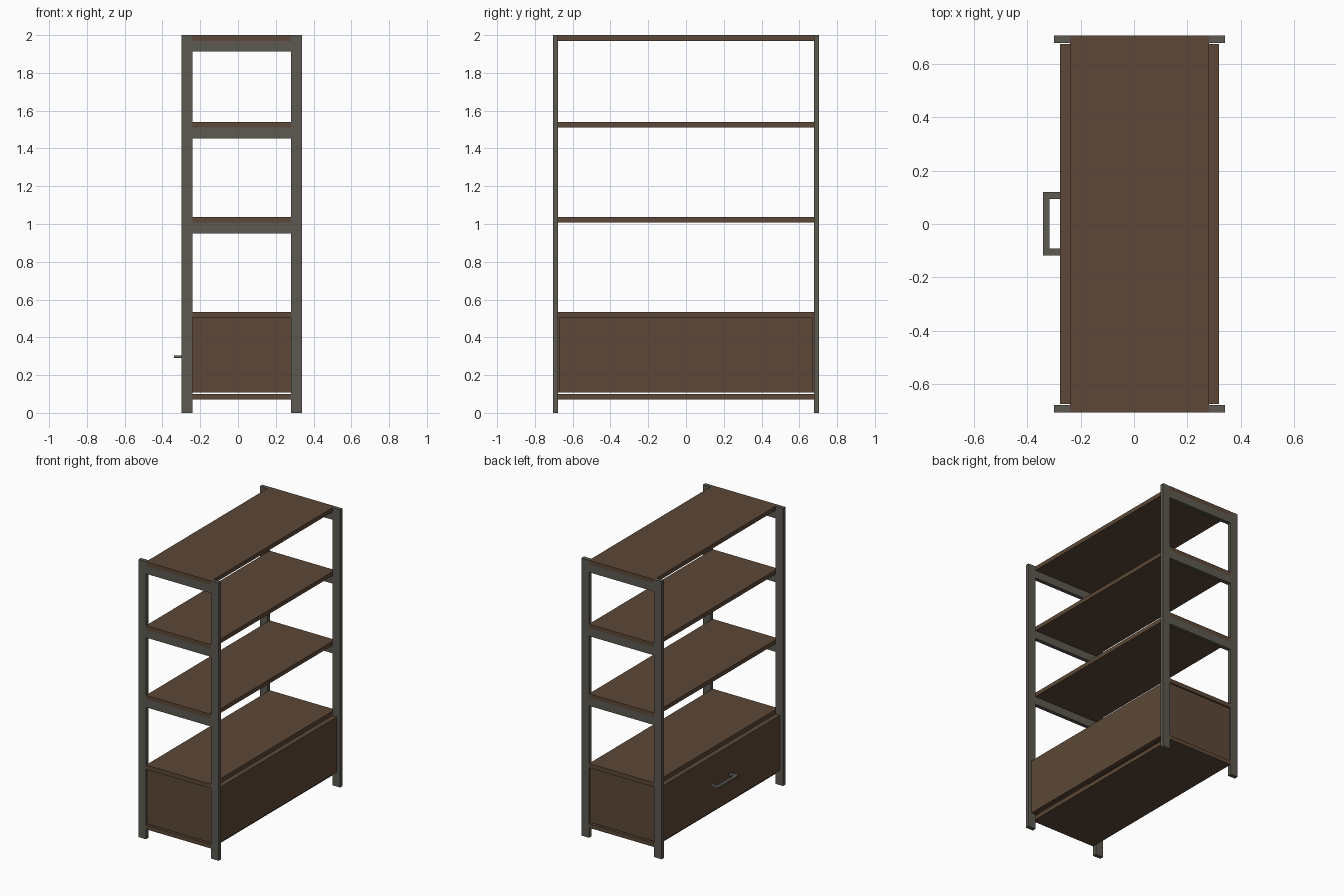
import bpy
import bmesh

if "Cube" in bpy.data.objects:
    bpy.data.objects.remove(bpy.data.objects["Cube"])


def material(name, rgb):
    m = bpy.data.materials.new(name)
    m.diffuse_color = (*rgb, 1.0)
    m.use_nodes = True
    m.node_tree.nodes["Principled BSDF"].inputs["Base Color"].default_value = m.diffuse_color
    return m


WOOD = material("dark_wood", (0.107, 0.064, 0.038))
METAL = material("grey_metal", (0.107, 0.100, 0.080))


def box(name, mat, x, y, z):
    """Box from (min, max) ranges on each axis."""
    bm = bmesh.new()
    bmesh.ops.create_cube(bm, size=1.0)
    for v in bm.verts:
        v.co = [r[0] if c < 0 else r[1] for c, r in zip(v.co, (x, y, z))]
    me = bpy.data.meshes.new(name)
    bm.to_mesh(me)
    bm.free()
    me.materials.append(mat)
    ob = bpy.data.objects.new(name, me)
    bpy.context.collection.objects.link(ob)
    return ob


def end_pair(name, mat, x, y, z):
    """The same box at both ends of the unit."""
    box("left_" + name, mat, x, (-y[1], -y[0]), z)
    box("right_" + name, mat, x, y, z)


XF, XB = -0.24, 0.28          # shelf depth, between the posts
END, INNER = 0.705, 0.677     # outer and inner faces of the end frames

# Corner posts
end_pair("drawer_side_post", METAL, (-0.30, XF), (INNER, END), (0, 2))
end_pair("back_side_post", METAL, (XB, 0.34), (INNER, END), (0, 2))

# Shelves, running through between the posts
levels = {"bottom": (0.072, 0.101), "cabinet_top": (0.504, 0.535),
          "lower": (1.008, 1.038), "middle": (1.51, 1.54), "top": (1.97, 2.0)}
for name, z in levels.items():
    box(name + "_shelf", WOOD, (XF, XB), (-END, END), z)

# Rails under the open shelves
for name in ("lower", "middle", "top"):
    z = levels[name][0]
    end_pair(name + "_rail", METAL, (XF, XB), (INNER, END), (z - 0.057, z))

# Cabinet: overlay drawer front and back panel, end panels set in a little
CAB = (0.107, 0.504)
box("drawer_front", WOOD, (-0.277, XF), (-0.673, 0.673), CAB)
box("back_panel", WOOD, (XB, 0.317), (-0.673, 0.673), CAB)
end_pair("cabinet_end", WOOD, (XF, XB), (0.665, 0.695), CAB)

# Drawer handle: one bar on two legs
HZ = (0.29, 0.305)
box("handle_bar", METAL, (-0.34, -0.316), (-0.118, 0.12), HZ)
for side, y in (("left", (-0.118, -0.091)), ("right", (0.093, 0.12))):
    box(side + "_handle_leg", METAL, (-0.316, -0.277), y, HZ)
